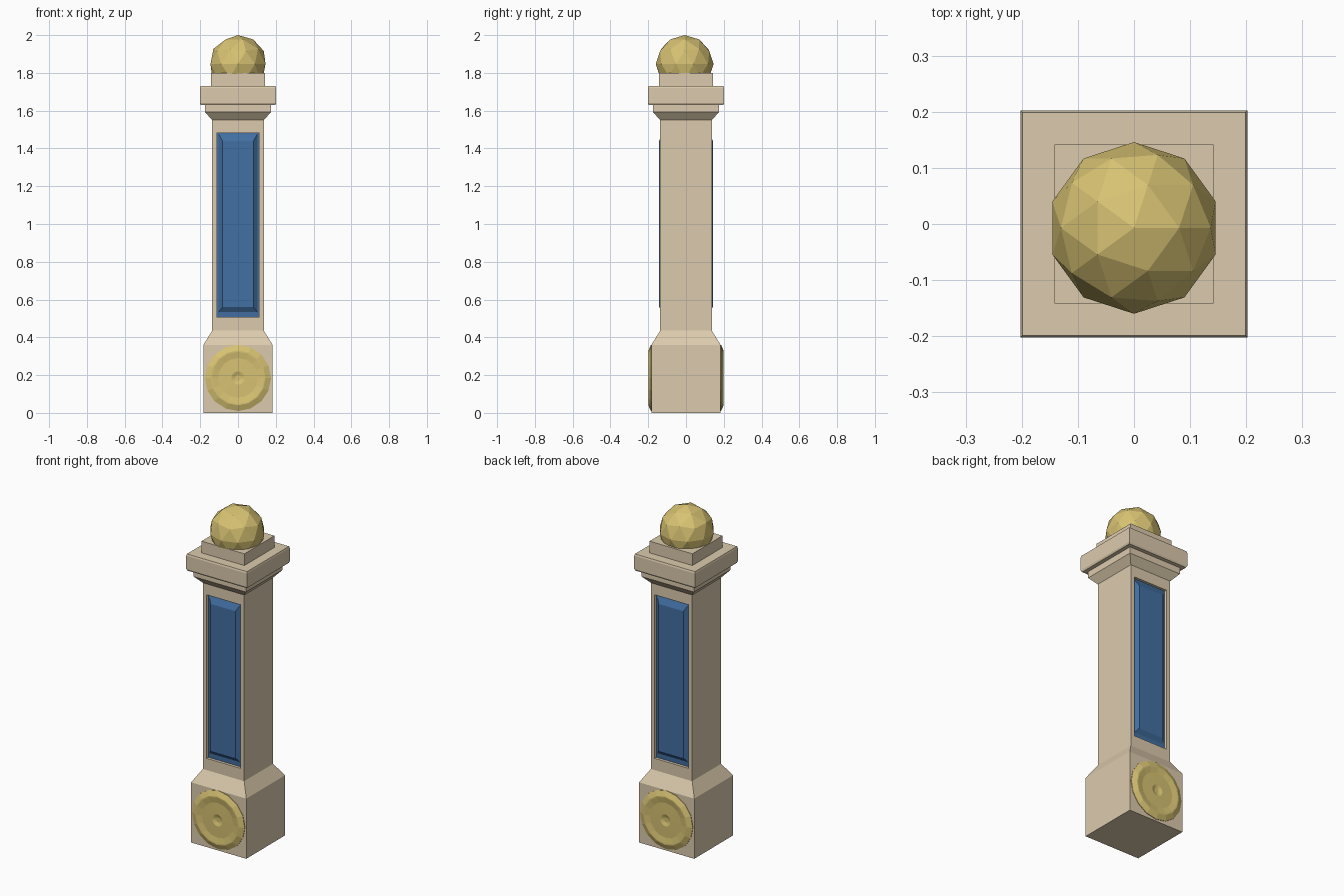
import bpy, bmesh, math
from mathutils import Vector

if "Cube" in bpy.data.objects:
    bpy.data.objects.remove(bpy.data.objects["Cube"])


def material(name, color):
    m = bpy.data.materials.new(name)
    m.diffuse_color = (*color, 1)
    m.use_nodes = True
    m.node_tree.nodes["Principled BSDF"].inputs["Base Color"].default_value = m.diffuse_color
    return m


STONE = material("stone", (0.72, 0.60, 0.42))
BLUE = material("blue_paint", (0.055, 0.16, 0.36))
GOLD = material("gold_paint", (0.68, 0.54, 0.17))


def loft(name, rings, mat):
    """Skin successive point rings and cap both ends."""
    bm = bmesh.new()
    loops = [[bm.verts.new(p) for p in ring] for ring in rings]
    for a, b in zip(loops, loops[1:]):
        for i in range(len(a)):
            j = (i + 1) % len(a)
            bm.faces.new((a[i], a[j], b[j], b[i]))
    bm.faces.new(loops[0])
    bm.faces.new(loops[-1])
    bmesh.ops.recalc_face_normals(bm, faces=bm.faces)
    me = bpy.data.meshes.new(name)
    bm.to_mesh(me)
    bm.free()
    ob = bpy.data.objects.new(name, me)
    bpy.context.collection.objects.link(ob)
    if mat:
        me.materials.append(mat)
    return ob


def square(h, z):
    return [(-h, -h, z), (h, -h, z), (h, h, z), (-h, h, z)]


def upright(hx, z0, z1, y):
    return [(-hx, y, z0), (hx, y, z0), (hx, y, z1), (-hx, y, z1)]


def circle(r, y, z=0.185, n=16):
    return [(r * math.cos(2 * math.pi * i / n), y,
             z + r * math.sin(2 * math.pi * i / n)) for i in range(n)]


# Post: plinth, shaft, flared capital, cap slab and neck in one square profile
profile = [(0.183, 0), (0.183, 0.36), (0.137, 0.435), (0.137, 1.55),
           (0.174, 1.592), (0.174, 1.63), (0.197, 1.63), (0.202, 1.64),
           (0.202, 1.72), (0.199, 1.73), (0.142, 1.73), (0.142, 1.80)]
post = loft("post", [square(h, z) for h, z in profile], STONE)

for side, s in (("front", -1), ("back", 1)):
    # Shallow recess in the shaft
    cutter = loft(f"{side}_recess_cutter",
                  [upright(0.112, 0.505, 1.485, s * y) for y in (0.118, 0.16)], None)
    cutter.hide_render = True
    cutter.hide_viewport = True
    cut = post.modifiers.new(f"{side}_recess", 'BOOLEAN')
    cut.operation = 'DIFFERENCE'
    cut.solver = 'EXACT'
    cut.object = cutter

    # Raised panel with bevelled border
    loft(f"{side}_panel", [upright(0.110, 0.507, 1.483, s * 0.115),
                           upright(0.110, 0.507, 1.483, s * 0.124),
                           upright(0.102, 0.535, 1.475, s * 0.125),
                           upright(0.082, 0.560, 1.440, s * 0.142)], BLUE)

    # Round rosette with dished face and centre dimple
    rosette = [(0.175, 0.178), (0.175, 0.186), (0.145, 0.199), (0.138, 0.199),
               (0.105, 0.193), (0.035, 0.194), (0.015, 0.187)]
    loft(f"{side}_rosette", [circle(r, s * y) for r, y in rosette], GOLD)

# Faceted ball finial
bpy.ops.mesh.primitive_ico_sphere_add(subdivisions=2, radius=0.153,
                                      location=(0, -0.007, 1.847))
ball = bpy.context.object
ball.name = "ball_finial"
ball.data.materials.append(GOLD)
